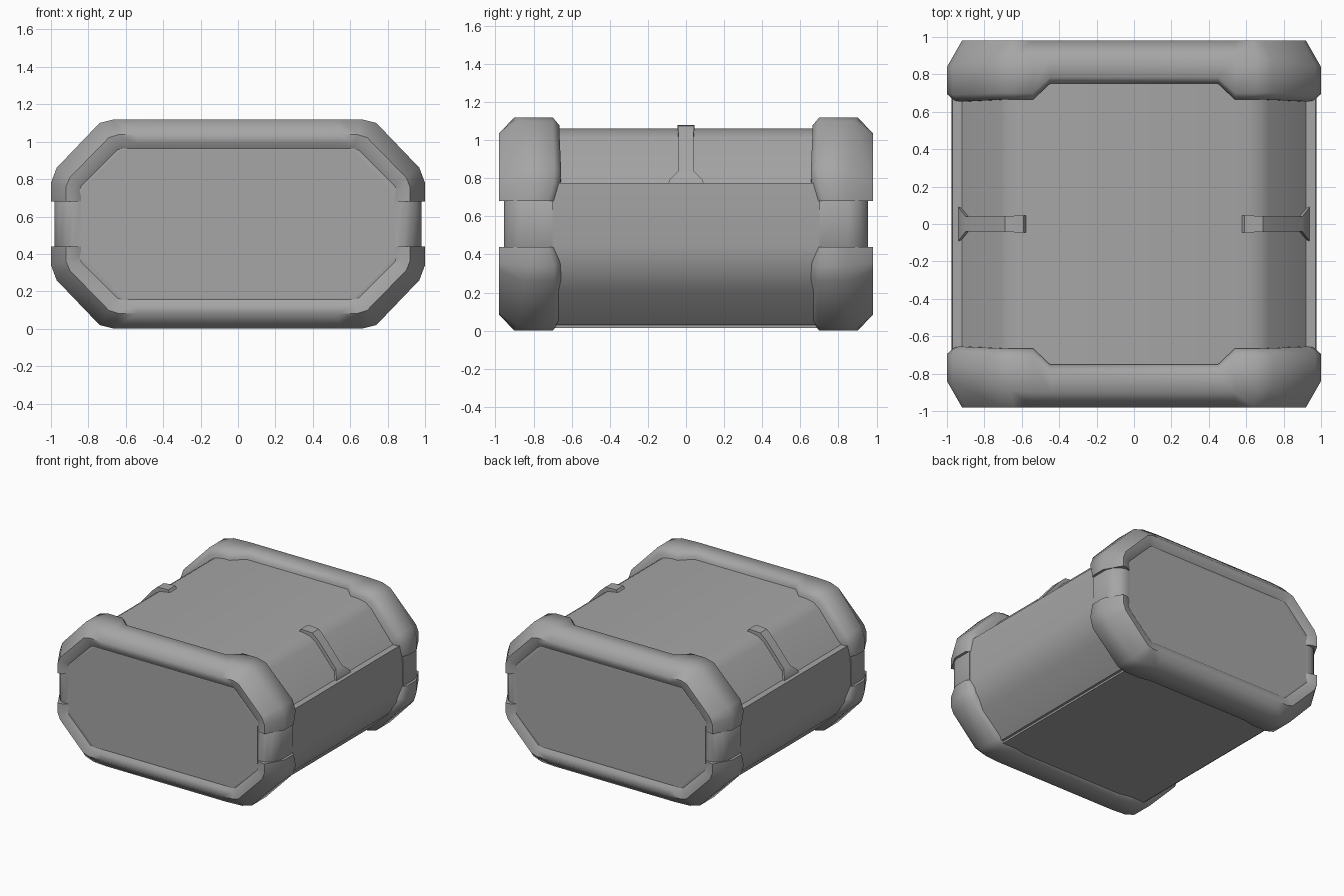
import bpy, bmesh, math

cube = bpy.data.objects.get("Cube")
if cube:
    bpy.data.objects.remove(cube, do_unlink=True)

GREY = (0.38, 0.38, 0.38, 1)
mat = bpy.data.materials.new("mid_grey")
mat.diffuse_color = GREY
mat.use_nodes = True
mat.node_tree.nodes["Principled BSDF"].inputs["Base Color"].default_value = GREY

MID_Z = 0.56   # height of the symmetry plane of the bumpers


def loft(name, sections, flip=(1, 1, 1), smooth=50):
    """Skin closed rings of points; flip mirrors in x, y and about MID_Z."""
    bm = bmesh.new()
    rings = [[bm.verts.new((x * flip[0], y * flip[1], MID_Z + (z - MID_Z) * flip[2]))
              for x, y, z in ring] for ring in sections]
    n = len(rings[0])
    for a, b in zip(rings, rings[1:]):
        for i in range(n):
            j = (i + 1) % n
            bm.faces.new((a[i], a[j], b[j], b[i]))
    bm.faces.new(rings[0])
    bm.faces.new(rings[-1])
    bmesh.ops.recalc_face_normals(bm, faces=bm.faces)
    mesh = bpy.data.meshes.new(name)
    bm.to_mesh(mesh)
    bm.free()
    mesh.materials.append(mat)
    obj = bpy.data.objects.new(name, mesh)
    bpy.context.collection.objects.link(obj)
    bpy.ops.object.select_all(action='DESELECT')
    obj.select_set(True)
    bpy.context.view_layer.objects.active = obj
    bpy.ops.object.shade_smooth_by_angle(angle=math.radians(smooth))
    return obj


def octagon(hx, hz, c, y):
    quarter = [(hx - c, hz), (hx, hz - c)]
    half = quarter + [(x, -z) for x, z in reversed(quarter)]
    ring = half + [(-x, -z) for x, z in half]
    return [(x, y, MID_Z + z) for x, z in ring]


# Main body: half profile mirrored, with a ledge under the sloped lid
half = [(0.60, 1.06), (0.67, 1.045), (0.72, 1.01), (0.92, 0.775), (0.97, 0.775),
        (0.975, 0.445), (0.95, 0.32), (0.88, 0.21), (0.69, 0.03)]
profile = half + [(-x, z) for x, z in reversed(half)]
loft("body", [[(x, y, z) for x, z in profile] for y in (-0.8, 0.8)], smooth=35)

# Thin plate under the body
loft("bottom_plate", [[(-0.67, y, 0.015), (0.67, y, 0.015), (0.67, y, 0.05),
                       (-0.67, y, 0.05)] for y in (-0.72, 0.72)], smooth=30)

# Bumper half path: outer x, outer z, inner x, inner z, back depth, chamfer depth
path = [(0.45, 1.12, 0.45, 0.955, 0.75, 0.90),
        (0.54, 1.12, 0.54, 0.955, 0.665, 0.90),
        (0.66, 1.12, 0.62, 0.955, 0.665, 0.89),
        (0.74, 1.10, 0.64, 0.945, 0.665, 0.88),
        (0.97, 0.86, 0.83, 0.755, 0.655, 0.85),
        (1.00, 0.78, 0.84, 0.735, 0.66, 0.84),
        (1.00, 0.68, 0.84, 0.68, 0.685, 0.84)]


def bumper_ring(side, deepest, ox, oz, ix, iz, back, front):
    back = min(back, deepest)
    section = [(1, back), (0.25, back), (0, back + 0.035), (0, front),
               (0.5, 0.98), (0.78, 0.972), (1, 0.948)]
    return [(side * (ox + (ix - ox) * t), y, oz + (iz - oz) * t) for t, y in section]


for end, sy in (("front", -1), ("back", 1)):
    # Upper bumpers are notched over the lid, lower ones are not
    for level, sz, deepest in (("upper", 1, 0.75), ("lower", -1, 0.685)):
        rings = ([bumper_ring(-1, deepest, *p) for p in reversed(path)]
                 + [bumper_ring(1, deepest, *p) for p in path])
        loft(f"{end}_{level}_bumper", rings, (1, sy, sz), 55)
    # Recessed core showing between the bumpers
    loft(f"{end}_core", [octagon(0.98, 0.48, 0.30, 0.70),
                         octagon(0.98, 0.48, 0.30, 0.85),
                         octagon(0.96, 0.47, 0.29, 0.90),
                         octagon(0.92, 0.44, 0.27, 0.94),
                         octagon(0.88, 0.41, 0.25, 0.955),
                         octagon(0.84, 0.38, 0.23, 0.948)], (1, sy, 1))
    # Flat end panel
    loft(f"{end}_panel", [octagon(0.84, 0.395, 0.215, y) for y in (0.88, 0.95)],
         (1, sy, 1), 30)

# Strap on each lid slope: x, z, thickness, half width, flaring at the foot
strap = [(0.59, 1.08, 0.04, 0.045), (0.62, 1.08, 0.04, 0.045),
         (0.69, 1.075, 0.05, 0.042), (0.74, 1.03, 0.05, 0.04),
         (0.90, 0.84, 0.05, 0.04), (0.935, 0.795, 0.05, 0.085),
         (0.94, 0.77, 0.05, 0.095)]
for name, sx in (("left_strap", 1), ("right_strap", -1)):
    loft(name, [[(x, -w, z), (x, w, z), (x - d * 0.6, w, z - d), (x - d * 0.6, -w, z - d)]
                for x, z, d, w in strap], (sx, 1, 1), 30)
